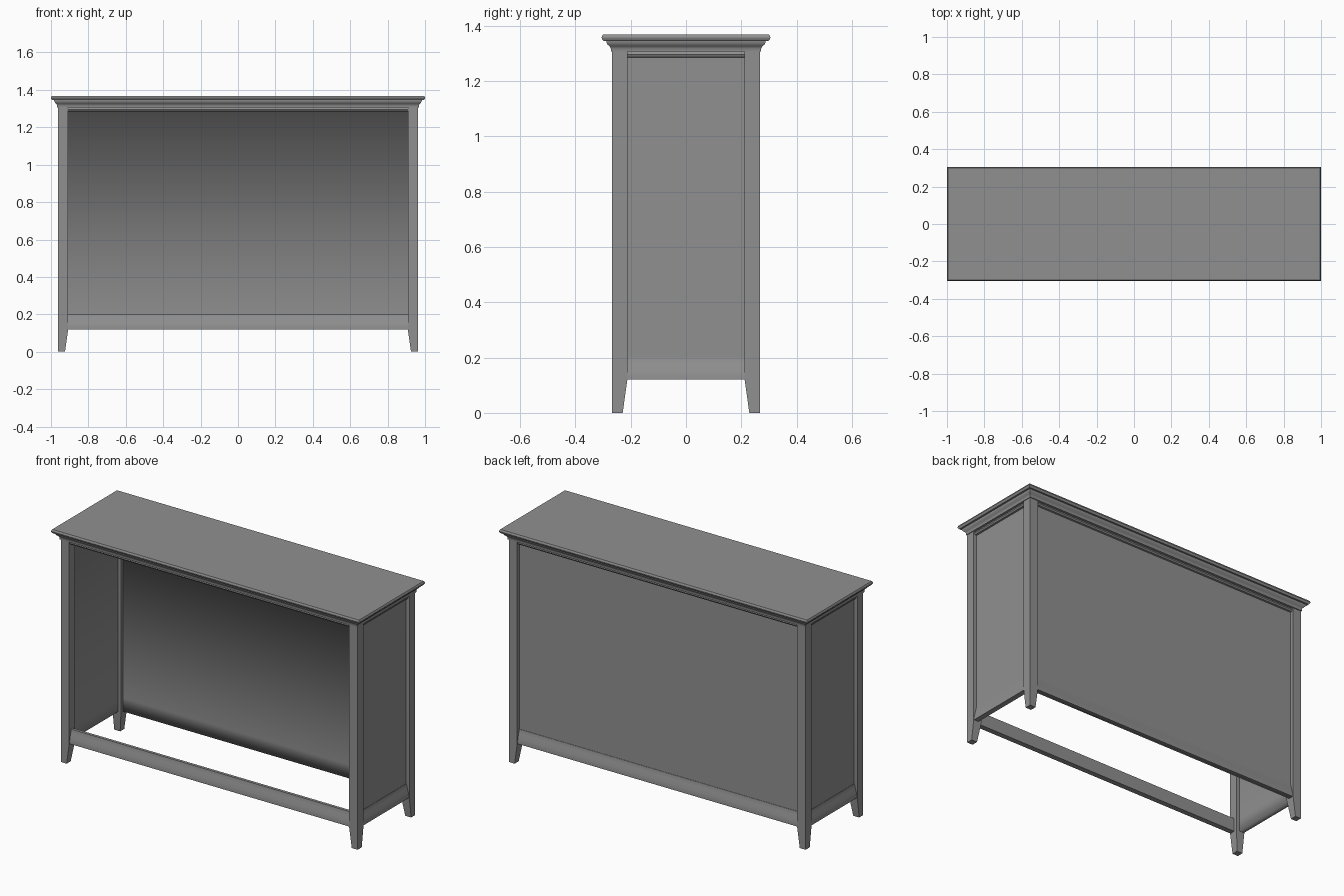
import bpy
import bmesh
from math import radians
from mathutils import Matrix

cube = bpy.data.objects.get("Cube")
if cube:
    bpy.data.objects.remove(cube)

grey = bpy.data.materials.new("grey_paint")
grey.use_nodes = True
COLOUR = (0.28, 0.28, 0.28, 1)
grey.diffuse_color = COLOUR
grey.node_tree.nodes["Principled BSDF"].inputs["Base Color"].default_value = COLOUR

# Outer faces of the posts, post thickness and key heights
HALF_X, HALF_Y, POST = 0.963, 0.267, 0.055
RAIL_Z, PANEL_Z, BEAD_Z, CORNICE_Z = 0.12, 0.20, 1.285, 1.306


def finish(name, bm, soft_edges=()):
    """Smooth gentle bends, keep hard corners, and link the object."""
    bmesh.ops.recalc_face_normals(bm, faces=bm.faces)
    for face in bm.faces:
        face.smooth = True
    for edge in bm.edges:
        edge.smooth = edge in soft_edges or edge.calc_face_angle(0) < radians(30)
    mesh = bpy.data.meshes.new(name)
    bm.to_mesh(mesh)
    bm.free()
    mesh.materials.append(grey)
    obj = bpy.data.objects.new(name, mesh)
    bpy.context.collection.objects.link(obj)
    return obj


def loft(bm, rings):
    """Skin a stack of equal closed rings and cap both ends."""
    loops = [[bm.verts.new(p) for p in ring] for ring in rings]
    for low, high in zip(loops, loops[1:]):
        for i in range(len(low)):
            j = (i + 1) % len(low)
            bm.faces.new((low[i], low[j], high[j], high[i]))
    bm.faces.new(loops[0])
    bm.faces.new(loops[-1])
    return loops


def strip(name, profile, half_length, distance, angle, soft=()):
    """Run an (outward, height) profile between two posts on one side."""
    bm = bmesh.new()
    ends = loft(bm, [[(x, -distance - o, z) for o, z in profile]
                     for x in (-half_length, half_length)])
    soft_edges = {bm.edges.get((ends[0][i], ends[1][i])) for i in soft}
    bm.transform(Matrix.Rotation(radians(angle), 4, 'Z'))
    finish(name, bm, soft_edges)


# Corner posts, tapering on their inner faces into feet
for sx, side in ((1, "left"), (-1, "right")):
    for sy, end in ((-1, "front"), (1, "back")):
        rings = []
        for z, w in ((0, 0.038), (RAIL_Z, POST), (CORNICE_Z + 0.004, POST)):
            rings.append([(sx * (HALF_X - a * w), sy * (HALF_Y - b * w), z)
                          for a, b in ((0, 0), (1, 0), (1, 1), (0, 1))])
        bm = bmesh.new()
        loft(bm, rings)
        finish(f"{end}_{side}_post", bm)

# Shared moulding profiles: bottom ogee and the bead under the cornice
ogee = [(-0.003, RAIL_Z), (-0.003, 0.133), (-0.006, 0.15),
        (-0.013, 0.175), (-0.017, 0.19), (-0.018, PANEL_Z)]
bead = [(-0.020, BEAD_Z), (-0.010, 1.287), (-0.006, 1.295), (-0.010, CORNICE_Z)]
panel = ogee + [(-0.020, PANEL_Z)] + bead + [
    (-0.045, CORNICE_Z), (-0.045, BEAD_Z),
    (-0.035, BEAD_Z), (-0.035, PANEL_Z), (-0.035, RAIL_Z)]
soft_inside = (len(panel) - 3, len(panel) - 1)

# Closed back and side panels with their rails
strip("back_panel", panel, HALF_X - POST, HALF_Y, 180, soft_inside)
strip("left_panel", panel, HALF_Y - POST, HALF_X, 90, soft_inside)
strip("right_panel", panel, HALF_Y - POST, HALF_X, -90, soft_inside)

# Open front: only a bottom rail and a top bead
strip("front_bottom_rail", ogee + [(-0.035, PANEL_Z), (-0.035, RAIL_Z)],
      HALF_X - POST, HALF_Y, 0)
strip("front_top_rail", bead + [(-0.045, CORNICE_Z), (-0.045, BEAD_Z)],
      HALF_X - POST, HALF_Y, 0)

# Moulded cornice and table top, stepped out from the frame
cornice = [(0.272, CORNICE_Z), (0.272, 1.318), (0.276, 1.325), (0.283, 1.331),
           (0.287, 1.338), (0.288, 1.345), (0.298, 1.345), (0.303, 1.350),
           (0.305, 1.357), (0.303, 1.364), (0.300, 1.368)]
bm = bmesh.new()
loft(bm, [[(sx * (y + HALF_X - HALF_Y - 0.001), sy * y, z)
           for sx, sy in ((-1, -1), (1, -1), (1, 1), (-1, 1))] for y, z in cornice])
finish("top_with_cornice", bm)
